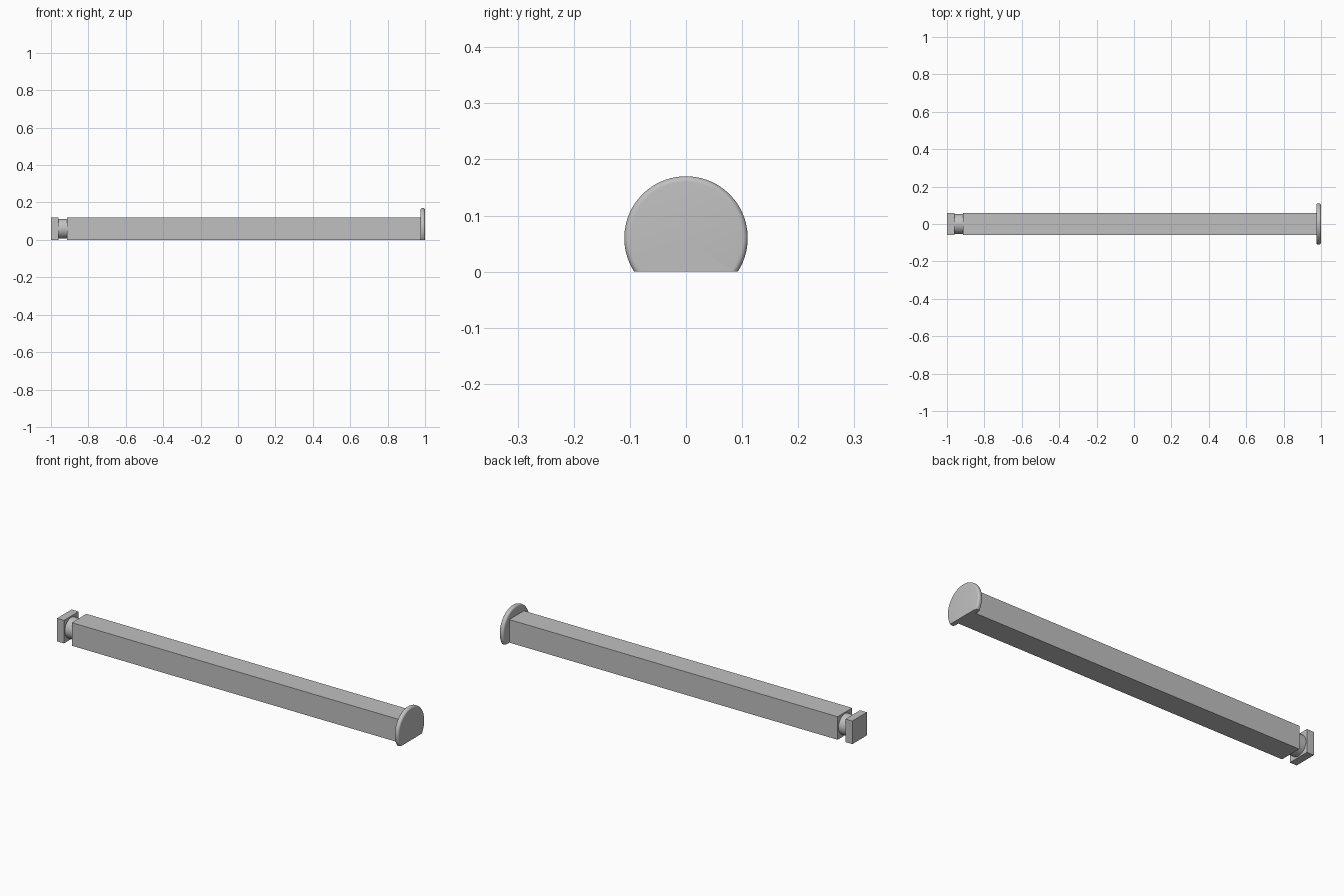
import bpy, bmesh, math
from mathutils import Matrix, Vector

cube = bpy.data.objects.get("Cube")
if cube:
    bpy.data.objects.remove(cube, do_unlink=True)

HALF = 0.06                      # half width of the square bar
GROOVE = (-0.96, -0.915)         # retaining groove along x
FLANGE = 0.975                   # inner face of the head

steel = bpy.data.materials.new("grey steel")
steel.use_nodes = True
colour = (0.53, 0.53, 0.53, 1)
steel.diffuse_color = colour
steel.node_tree.nodes["Principled BSDF"].inputs["Base Color"].default_value = colour


def finish(name, bm):
    bmesh.ops.recalc_face_normals(bm, faces=bm.faces)
    mesh = bpy.data.meshes.new(name)
    bm.to_mesh(mesh)
    bm.free()
    mesh.materials.append(steel)
    obj = bpy.data.objects.new(name, mesh)
    bpy.context.collection.objects.link(obj)
    return obj


def smooth(obj):
    bpy.ops.object.select_all(action="DESELECT")
    obj.select_set(True)
    bpy.context.view_layer.objects.active = obj
    bpy.ops.object.shade_smooth_by_angle(angle=math.radians(30))


def square_bar(name, x0, x1):
    bm = bmesh.new()
    bmesh.ops.create_cube(bm, size=1, matrix=Matrix.Translation(((x0 + x1) / 2, 0, HALF))
                          @ Matrix.Diagonal((x1 - x0, 2 * HALF, 2 * HALF, 1)))
    return finish(name, bm)


def turned(name, profile, flat_bottom=False):
    """Lathe (x, radius) points about the bar axis."""
    bm = bmesh.new()
    verts = [bm.verts.new((x, 0, HALF + r)) for x, r in profile]
    edges = [bm.edges.new(pair) for pair in zip(verts, verts[1:])]
    bmesh.ops.spin(bm, geom=verts + edges, cent=(0, 0, HALF), axis=(1, 0, 0),
                   angle=math.tau, steps=96, use_merge=True)
    bmesh.ops.remove_doubles(bm, verts=bm.verts, dist=1e-5)
    if flat_bottom:
        cut = bmesh.ops.bisect_plane(bm, geom=bm.verts[:] + bm.edges[:] + bm.faces[:],
                                     plane_co=Vector(), plane_no=(0, 0, -1), clear_outer=True)
        rim = [e for e in cut["geom_cut"] if isinstance(e, bmesh.types.BMEdge)]
        bmesh.ops.contextual_create(bm, geom=rim)
    obj = finish(name, bm)
    smooth(obj)
    return obj


# Square shaft and the block beyond the groove
square_bar("shaft", GROOVE[1], FLANGE)
square_bar("end_block", -1, GROOVE[0])

# Round neck at the bottom of the groove
turned("groove_neck", [(GROOVE[0], 0), (GROOVE[0], 0.053), (GROOVE[1], 0.053), (GROOVE[1], 0)])

# Round head with rolled edges and a flat underside
fillet = 0.01
arc = [(math.sin(a), math.cos(a)) for a in (math.radians(15 * i) for i in range(7))]
outer = [(1 - fillet + fillet * s, 0.10 + fillet * c) for s, c in arc]
inner = [(FLANGE + fillet - fillet * s, 0.10 + fillet * c) for s, c in reversed(arc)]
turned("head", [(FLANGE, 0)] + inner + outer + [(1, 0)], flat_bottom=True)
